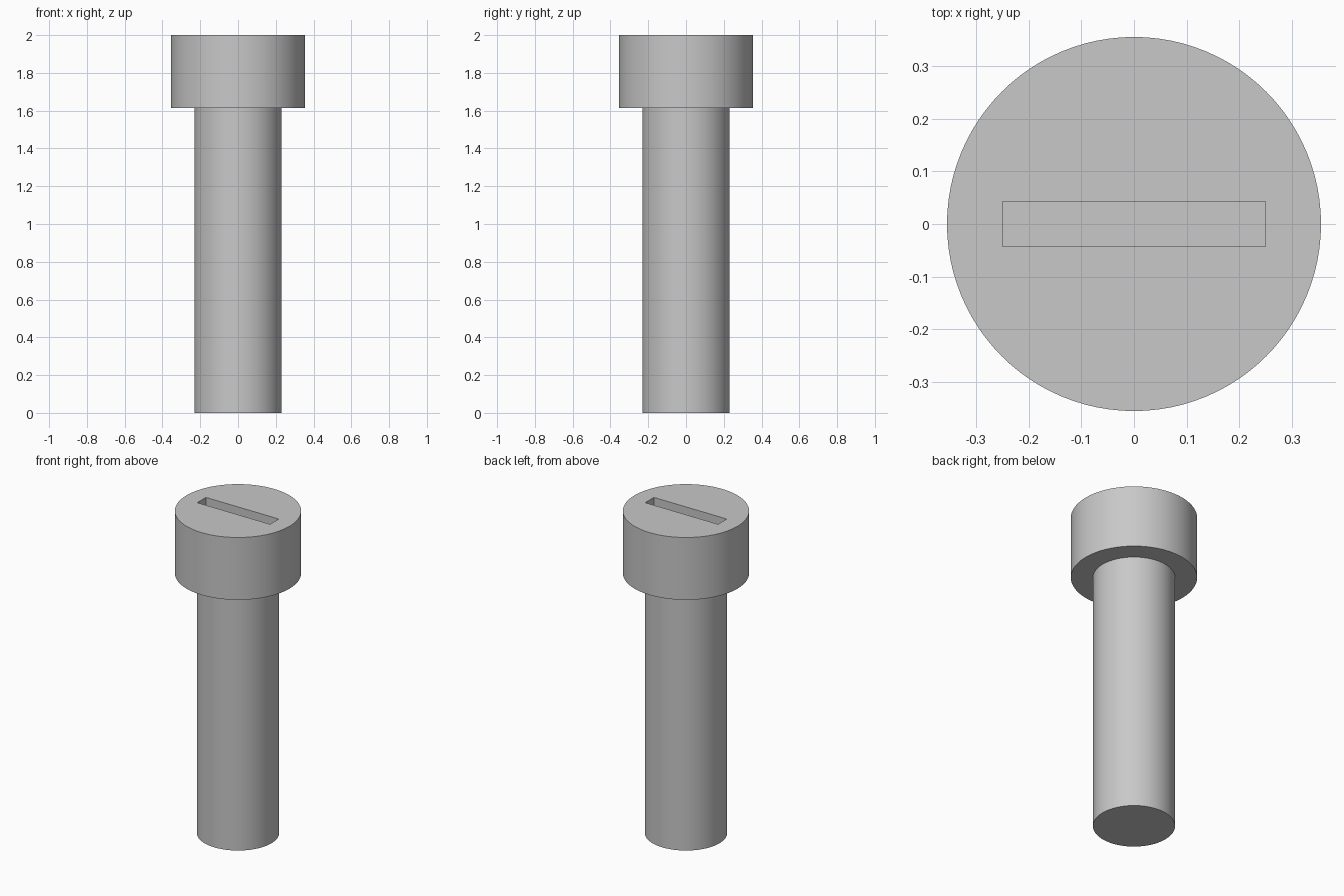
import bpy
import bmesh
import math
from mathutils import Matrix, Vector

SIDES = 96
HEIGHT, SHOULDER = 2.0, 1.613
HEAD_R, SHAFT_R = 0.355, 0.231
SLOT_LENGTH, SLOT_WIDTH, SLOT_DEPTH = 0.5, 0.085, 0.12

default_cube = bpy.data.objects.get("Cube")
if default_cube:
    bpy.data.objects.remove(default_cube, do_unlink=True)

# Single plain grey metal
grey = bpy.data.materials.new("grey_metal")
grey.use_nodes = True
colour = (0.58, 0.58, 0.58, 1)
grey.diffuse_color = colour
grey.node_tree.nodes["Principled BSDF"].inputs["Base Color"].default_value = colour


def add_object(name, bm):
    bmesh.ops.recalc_face_normals(bm, faces=bm.faces[:])
    mesh = bpy.data.meshes.new(name)
    bm.to_mesh(mesh)
    bm.free()
    mesh.materials.append(grey)
    obj = bpy.data.objects.new(name, mesh)
    bpy.context.collection.objects.link(obj)
    return obj


# Shaft and head as one turned solid: stacked rings, bridged and capped
bm = bmesh.new()
rings = []
for radius, z in [(SHAFT_R, 0), (SHAFT_R, SHOULDER), (HEAD_R, SHOULDER), (HEAD_R, HEIGHT)]:
    angles = [2 * math.pi * i / SIDES for i in range(SIDES)]
    rings.append([bm.verts.new((radius * math.cos(a), radius * math.sin(a), z)) for a in angles])
for low, high in zip(rings, rings[1:]):
    for i in range(SIDES):
        j = (i + 1) % SIDES
        bm.faces.new((low[i], low[j], high[j], high[i]))
bm.faces.new(rings[0][::-1])
bm.faces.new(rings[-1])
bolt = add_object("slotted_bolt", bm)

# Straight screwdriver slot, cut down into the top of the head
bm = bmesh.new()
size = Vector((SLOT_LENGTH, SLOT_WIDTH, SLOT_DEPTH * 2))
bmesh.ops.create_cube(bm, size=1, matrix=Matrix.Translation((0, 0, HEIGHT)) @ Matrix.Diagonal(size).to_4x4())
cutter = add_object("slot_cutter", bm)
cutter.hide_render = True

cut = bolt.modifiers.new("slot", 'BOOLEAN')
cut.operation = 'DIFFERENCE'
cut.solver = 'EXACT'
cut.object = cutter

bpy.ops.object.select_all(action='DESELECT')
bolt.select_set(True)
bpy.context.view_layer.objects.active = bolt
bpy.ops.object.modifier_apply(modifier=cut.name)
bpy.data.objects.remove(cutter, do_unlink=True)

# Smooth round walls with crisp rims
bpy.ops.object.shade_smooth_by_angle(angle=math.radians(30))
